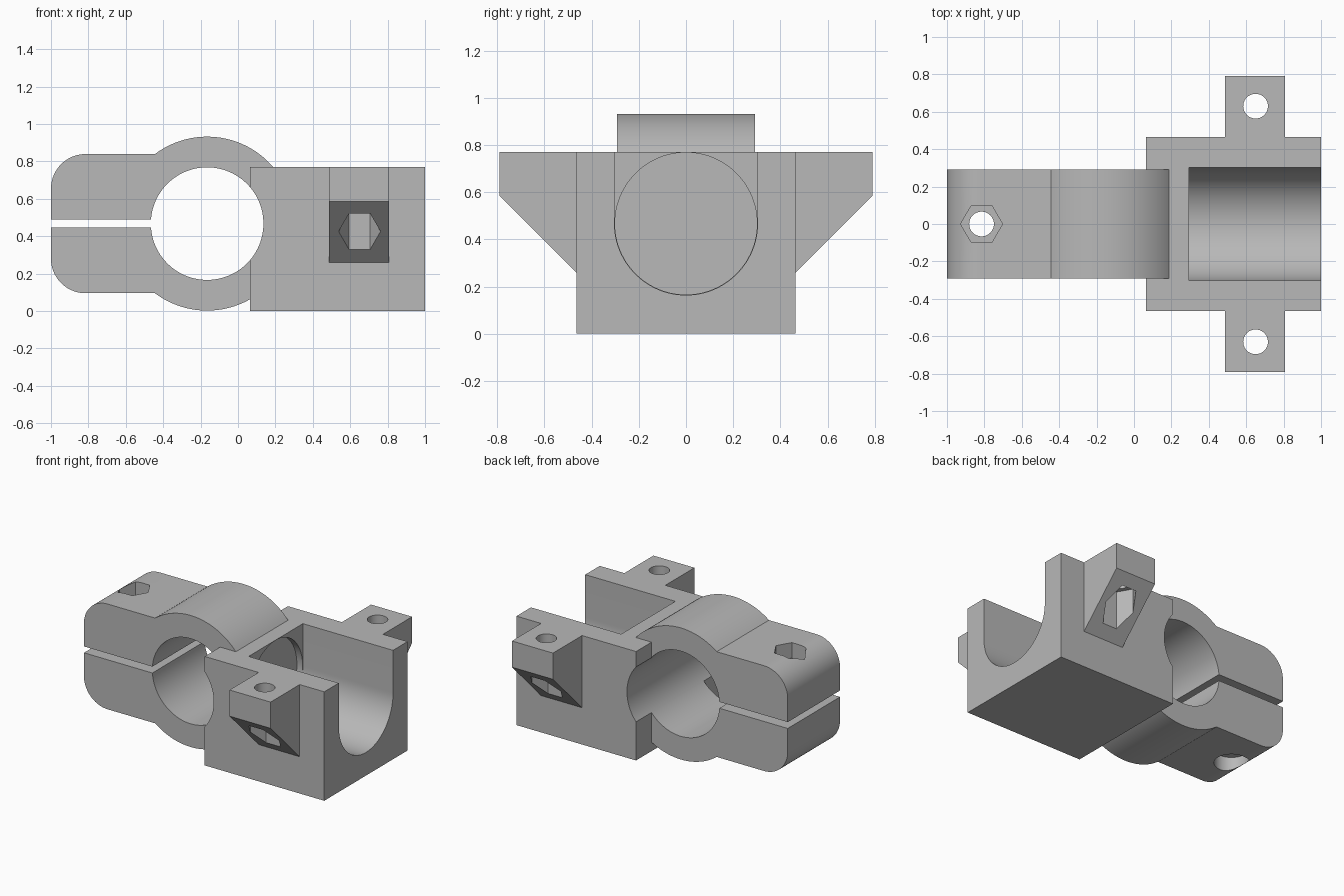
import bpy, bmesh
from math import pi, sin, cos, radians

default = bpy.data.objects.get("Cube")
if default:
    bpy.data.objects.remove(default, do_unlink=True)

grey = bpy.data.materials.new("plain grey")
grey.use_nodes = True
colour = (0.48, 0.48, 0.48, 1)
grey.diffuse_color = colour
grey.node_tree.nodes["Principled BSDF"].inputs["Base Color"].default_value = colour


def arc(ca, cb, r, start, end, steps):
    angles = [radians(start + (end - start) * i / steps) for i in range(steps + 1)]
    return [(ca + r * cos(t), cb + r * sin(t)) for t in angles]


def circle(ca, cb, r, sides=64):
    return arc(ca, cb, r, 0, 360, sides)[:-1]


def rect(a0, a1, b0, b1):
    return [(a0, b0), (a1, b0), (a1, b1), (a0, b1)]


def prism(name, profile, axis, lo, hi):
    """Extrude a flat profile along the named axis from lo to hi."""
    place = {"x": lambda a, b, t: (t, a, b),
             "y": lambda a, b, t: (a, t, b),
             "z": lambda a, b, t: (a, b, t)}[axis]
    bm = bmesh.new()
    ends = [[bm.verts.new(place(a, b, t)) for a, b in profile] for t in (lo, hi)]
    n = len(profile)
    for ring in ends:
        bm.faces.new(ring)
    for i in range(n):
        j = (i + 1) % n
        bm.faces.new((ends[0][i], ends[0][j], ends[1][j], ends[1][i]))
    bmesh.ops.recalc_face_normals(bm, faces=bm.faces[:])
    mesh = bpy.data.meshes.new(name)
    bm.to_mesh(mesh)
    bm.free()
    mesh.materials.append(grey)
    obj = bpy.data.objects.new(name, mesh)
    bpy.context.collection.objects.link(obj)
    return obj


def combine(body, tool, operation):
    """Apply one boolean and drop the tool."""
    mod = body.modifiers.new("boolean", "BOOLEAN")
    mod.operation = operation
    mod.solver = "EXACT"
    mod.object = tool
    bpy.context.view_layer.objects.active = body
    bpy.ops.object.modifier_apply(modifier=mod.name)
    bpy.data.objects.remove(tool, do_unlink=True)


MID = 0.467          # height of both tube axes
RING_X = -0.165      # tube clamp centre
BOLT_X = -0.815      # clamp bolt
TAB_X, TAB_Y = 0.65, 0.63
TOP = 0.77

# Saddle block
body = prism("clamp_bracket", rect(0.065, 1, -0.465, 0.465), "z", 0, TOP)

# Split clamp: ring with rounded ears, in one profile
ear, corner = 0.372, 0.185
profile = arc(RING_X, MID, 0.465, -126.9, 126.9, 88)
profile += arc(-1 + corner, MID + ear - corner, corner, 90, 180, 20)
profile += arc(-1 + corner, MID - ear + corner, corner, 180, 270, 20)
combine(body, prism("clamp", profile, "y", -0.292, 0.292), "UNION")

# Gusseted side tabs
for s in (-1, 1):
    gusset = [(s * 0.43, TOP), (s * 0.79, TOP), (s * 0.79, 0.585),
              (s * 0.465, 0.26), (s * 0.43, 0.26)]
    combine(body, prism("side_tab", gusset, "x", 0.487, 0.808), "UNION")

# Clamp bore, slit, open saddle and the shallow round seat in its end wall
saddle = arc(0, MID, 0.303, 180, 360, 48) + [(0.303, 1), (-0.303, 1)]
cutters = [
    prism("bore", circle(RING_X, MID, 0.301, 96), "y", -1, 1),
    prism("slit", rect(-1.1, -0.35, 0.445, 0.49), "y", -1, 1),
    prism("saddle", saddle, "x", 0.295, 1.1),
    prism("seat", circle(0, MID, 0.301, 96), "x", 0.25, 0.4),
    # Clamp bolt hole, nut pocket above and head pocket below
    prism("bolt_hole", circle(BOLT_X, 0, 0.066), "z", -1, 2),
    prism("nut_pocket", circle(BOLT_X, 0, 0.112, 6), "z", 0.73, 1),
    prism("head_pocket", circle(BOLT_X, 0, 0.112), "z", 0, 0.2),
]
# Tab bolt holes with nut pockets opening on the slope
for s in (-1, 1):
    cutters.append(prism("tab_hole", circle(TAB_X, s * TAB_Y, 0.066), "z", 0.1, 1))
    cutters.append(prism("tab_nut", circle(TAB_X, s * TAB_Y, 0.112, 6), "z", 0.1, 0.6))
for cutter in cutters:
    combine(body, cutter, "DIFFERENCE")

# Keep rounded walls smooth and machined edges crisp
bpy.ops.object.select_all(action="DESELECT")
body.select_set(True)
bpy.context.view_layer.objects.active = body
bpy.ops.object.shade_smooth_by_angle(angle=radians(25))
